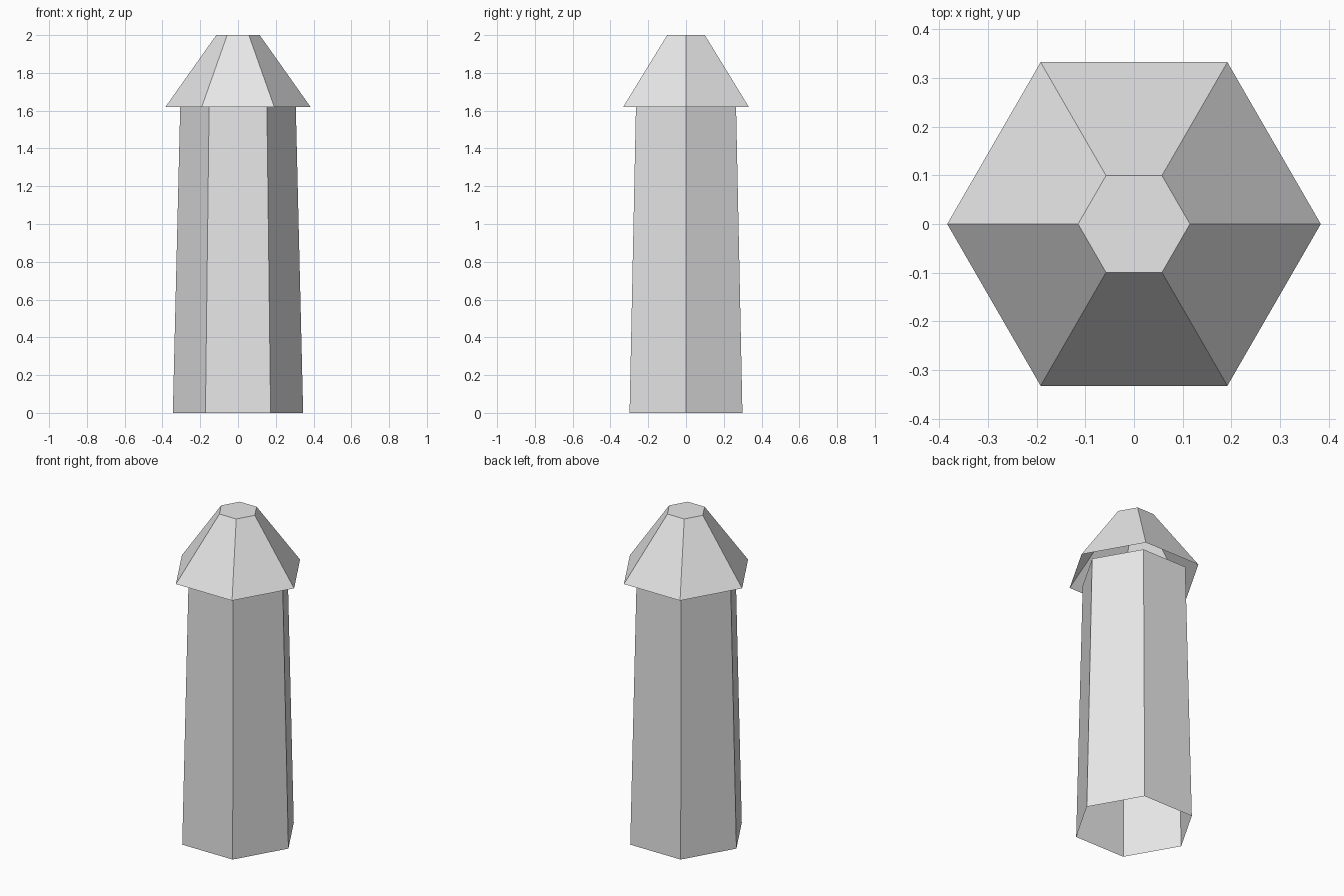
import bpy
import bmesh
import math

if "Cube" in bpy.data.objects:
    bpy.data.objects.remove(bpy.data.objects["Cube"])

SIDES = 6

grey = bpy.data.materials.new("light grey")
grey.diffuse_color = (0.8, 0.8, 0.8, 1.0)
grey.use_nodes = True
grey.node_tree.nodes["Principled BSDF"].inputs["Base Color"].default_value = grey.diffuse_color


def tapered_hexagon(name, r_low, z_low, r_high, z_high, closed_top):
    """Six-sided tapered shell with corners on the x axis and an open underside."""
    bm = bmesh.new()

    def ring(r, z):
        angles = [2 * math.pi * i / SIDES for i in range(SIDES)]
        return [bm.verts.new((r * math.cos(a), r * math.sin(a), z)) for a in angles]

    low, high = ring(r_low, z_low), ring(r_high, z_high)
    for i in range(SIDES):
        j = (i + 1) % SIDES
        bm.faces.new((low[i], low[j], high[j], high[i]))
    if closed_top:
        bm.faces.new(high)

    mesh = bpy.data.meshes.new(name)
    bm.to_mesh(mesh)
    bm.free()
    mesh.materials.append(grey)
    obj = bpy.data.objects.new(name, mesh)
    bpy.context.collection.objects.link(obj)
    return obj


# Hollow post, slightly narrower at the top
tapered_hexagon("post", 0.345, 0.0, 0.306, 1.62, closed_top=False)

# Overhanging cap, open underneath, with a flat top
tapered_hexagon("cap", 0.384, 1.62, 0.115, 2.0, closed_top=True)
